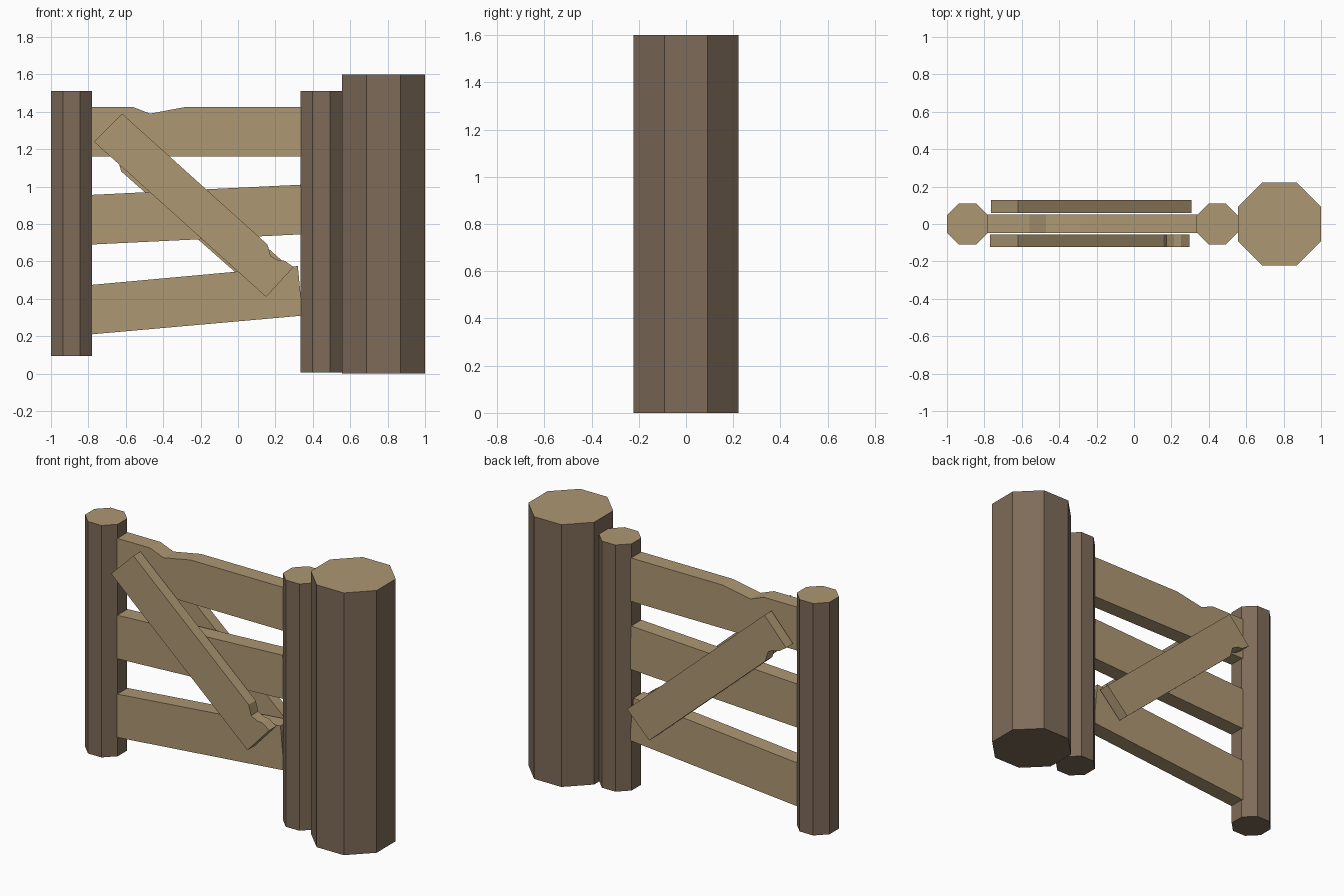
import bpy, bmesh, math
from mathutils import Matrix, Vector

if "Cube" in bpy.data.objects:
    bpy.data.objects.remove(bpy.data.objects["Cube"])


def material(name, rgb):
    m = bpy.data.materials.new(name)
    m.diffuse_color = (*rgb, 1)
    m.use_nodes = True
    m.node_tree.nodes["Principled BSDF"].inputs["Base Color"].default_value = m.diffuse_color
    return m


wood = material("cut_wood", (0.42, 0.31, 0.17))
bark = material("bark", (0.21, 0.147, 0.1))


def finish(bm, name, mats):
    bmesh.ops.recalc_face_normals(bm, faces=bm.faces)
    me = bpy.data.meshes.new(name)
    bm.to_mesh(me)
    bm.free()
    for m in mats:
        me.materials.append(m)
    ob = bpy.data.objects.new(name, me)
    bpy.context.collection.objects.link(ob)
    return ob


def post(name, x, apothem, z0, z1):
    # Octagonal log with bark sides and a cut wood top
    bm = bmesh.new()
    r = apothem / math.cos(math.pi / 8)
    place = Matrix.Translation((x, 0, (z0 + z1) / 2)) @ Matrix.Rotation(math.pi / 8, 4, 'Z')
    bmesh.ops.create_cone(bm, cap_ends=True, segments=8, radius1=r, radius2=r,
                          depth=z1 - z0, matrix=place)
    bm.normal_update()
    for f in bm.faces:
        f.material_index = 1 if f.normal.z > 0.9 else 0
    finish(bm, name, (bark, wood))


def plank(name, outline, y0, y1):
    # Front-view outline extruded through y
    bm = bmesh.new()
    face = bm.faces.new([bm.verts.new((x, y0, z)) for x, z in outline])
    ext = bmesh.ops.extrude_face_region(bm, geom=[face])
    verts = [v for v in ext["geom"] if isinstance(v, bmesh.types.BMVert)]
    bmesh.ops.translate(bm, verts=verts, vec=(0, y1 - y0, 0))
    finish(bm, name, (wood,))


# Posts
post("gate_end_post", -0.89, 0.11, 0.095, 1.51)
post("gate_hinge_post", 0.445, 0.11, 0.005, 1.51)
post("main_post", 0.778, 0.222, 0, 1.6)

# Rails: the lower two slope, the top one has a chipped upper edge
plank("top_rail", [(-0.79, 1.16), (0.34, 1.16), (0.34, 1.425), (-0.285, 1.425),
                   (-0.47, 1.39), (-0.56, 1.425), (-0.79, 1.425)], -0.048, 0.05)
plank("middle_rail", [(-0.79, 0.69), (0.345, 0.745), (0.335, 1.01), (-0.80, 0.955)],
      -0.048, 0.05)
plank("bottom_rail", [(-0.785, 0.21), (0.345, 0.31), (0.32, 0.575), (-0.81, 0.472)],
      -0.048, 0.05)

# Diagonal braces: the back one is the front one turned half round
brace = [(-0.77, 1.24), (0.15, 0.41), (0.297, 0.57), (0.25, 0.603), (0.215, 0.607),
         (0.175, 0.628), (0.158, 0.69), (-0.62, 1.39)]
plank("front_brace", brace, -0.123, -0.055)
centre, moved = Vector((-0.235, 0.9)), Vector((-0.23, 0.875))
turn = Matrix.Rotation(math.radians(180.5), 2)
plank("back_brace", [moved + turn @ (Vector(p) - centre) for p in brace], 0.06, 0.128)
